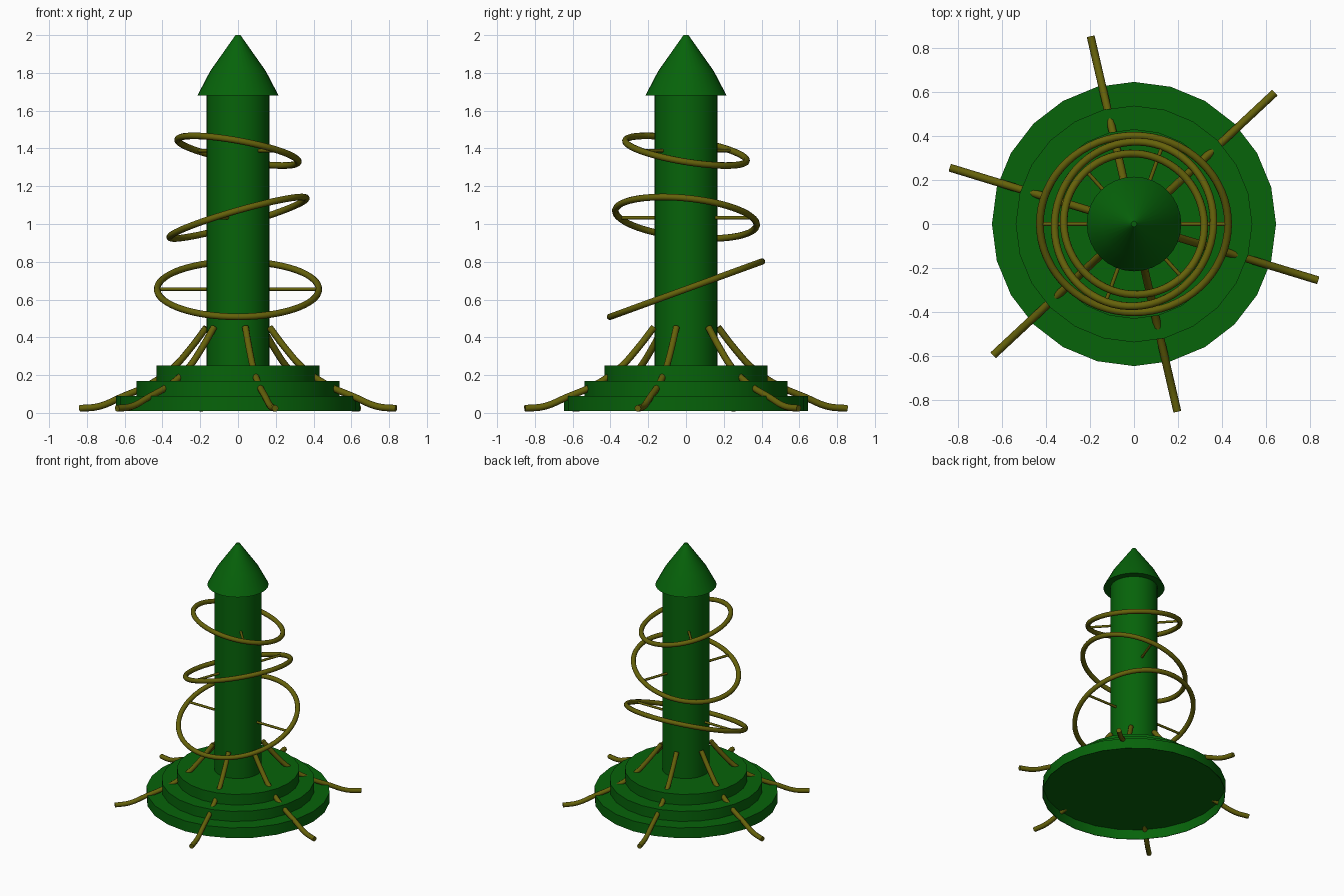
import bpy, bmesh, math
from mathutils import Matrix, Vector

if "Cube" in bpy.data.objects:
    bpy.data.objects.remove(bpy.data.objects["Cube"])


def material(name, rgb):
    m = bpy.data.materials.new(name)
    m.diffuse_color = (*rgb, 1)
    m.use_nodes = True
    m.node_tree.nodes["Principled BSDF"].inputs["Base Color"].default_value = m.diffuse_color
    return m


GREEN = material("green_paint", (0.002, 0.125, 0.003))
OLIVE = material("olive_metal", (0.13, 0.12, 0.003))


def finish(obj, mat, angle=35):
    obj.data.materials.clear()
    obj.data.materials.append(mat)
    bpy.ops.object.select_all(action='DESELECT')
    obj.select_set(True)
    bpy.context.view_layer.objects.active = obj
    bpy.ops.object.shade_smooth_by_angle(angle=math.radians(angle))
    return obj


def lathe(name, profile, sides, mat):
    """Closed solid from (radius, z) points, first to last."""
    bm = bmesh.new()
    rings = [[bm.verts.new((r * math.cos(2 * math.pi * i / sides),
                            r * math.sin(2 * math.pi * i / sides), z))
              for i in range(sides)] for r, z in profile]
    for a, b in zip(rings, rings[1:]):
        for i in range(sides):
            j = (i + 1) % sides
            bm.faces.new((a[i], a[j], b[j], b[i]))
    bm.faces.new(rings[0][::-1])
    bm.faces.new(rings[-1])
    me = bpy.data.meshes.new(name)
    bm.to_mesh(me)
    bm.free()
    obj = bpy.data.objects.new(name, me)
    bpy.context.collection.objects.link(obj)
    return finish(obj, mat)


def tube(name, points, radius, mat):
    """Round capped tube along a smooth path."""
    cu = bpy.data.curves.new(name, 'CURVE')
    cu.dimensions = '3D'
    cu.bevel_depth = radius
    cu.bevel_resolution = 2
    cu.use_fill_caps = True
    cu.resolution_u = 4
    sp = cu.splines.new('BEZIER')
    sp.bezier_points.add(len(points) - 1)
    for bp, p in zip(sp.bezier_points, points):
        bp.co = p
        bp.handle_left_type = bp.handle_right_type = 'AUTO'
    obj = bpy.data.objects.new(name, cu)
    bpy.context.collection.objects.link(obj)
    bpy.ops.object.select_all(action='DESELECT')
    obj.select_set(True)
    bpy.context.view_layer.objects.active = obj
    bpy.ops.object.convert(target='MESH')
    return finish(bpy.context.object, mat, 50)


# Stepped base; the lowest tier is hollow underneath
lathe("base_tier_1", [(0.642, 0.086), (0.642, 0.01), (0.646, 0.01), (0.646, 0.09)],
      24, GREEN)
lathe("base_tier_2", [(0.538, 0.09), (0.538, 0.168)], 24, GREEN)
lathe("base_tier_3", [(0.431, 0.168), (0.431, 0.25)], 24, GREEN)

# Column and pointed cap
lathe("column", [(0.167, 0.25), (0.167, 1.685)], 32, GREEN)
lathe("pointed_cap", [(0.215, 1.68), (0.147, 1.81), (0.013, 2.0)], 32, GREEN)

# Six roots flowing down over the base
ROOT = [(0.175, 0.453), (0.26, 0.345), (0.36, 0.238), (0.49, 0.15),
        (0.65, 0.082), (0.77, 0.034), (0.875, 0.024)]
for k in range(6):
    a = math.radians(-17 + 60 * k)
    tube(f"root_{k + 1}", [Vector((r * math.cos(a), r * math.sin(a), z))
                           for r, z in ROOT], 0.018, OLIVE)

# Tilted rings, each carried by a rod along its tilt axis
RINGS = [(0.428, 0.655, 0, 20), (0.376, 1.033, 70, -17), (0.325, 1.388, 132, 14)]
for k, (radius, z, heading, tilt) in enumerate(RINGS):
    frame = (Matrix.Translation((0, 0, z))
             @ Matrix.Rotation(math.radians(heading), 4, 'Z')
             @ Matrix.Rotation(math.radians(tilt), 4, 'X'))
    bpy.ops.mesh.primitive_torus_add(major_radius=radius, minor_radius=0.0175,
                                     major_segments=64, minor_segments=10)
    ring = bpy.context.object
    ring.name = f"ring_{k + 1}"
    ring.matrix_world = frame
    finish(ring, OLIVE, 50)
    rod = tube(f"ring_rod_{k + 1}", [(-radius, 0, 0), (radius, 0, 0)], 0.009, OLIVE)
    rod.matrix_world = frame
